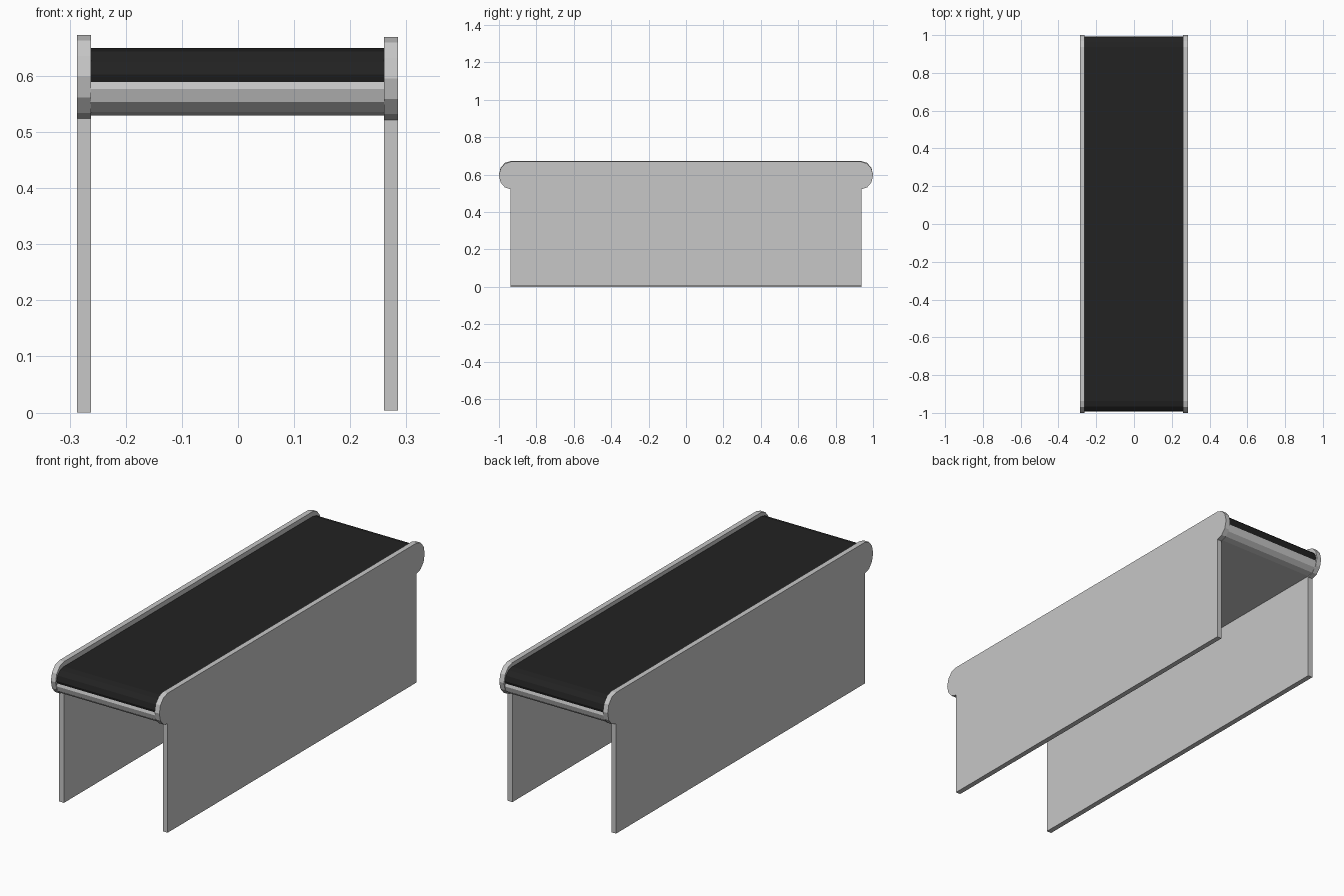
import bpy, bmesh, math

if "Cube" in bpy.data.objects:
    bpy.data.objects.remove(bpy.data.objects["Cube"])


def material(name, rgb):
    m = bpy.data.materials.new(name)
    m.diffuse_color = (*rgb, 1.0)
    m.use_nodes = True
    m.node_tree.nodes["Principled BSDF"].inputs["Base Color"].default_value = m.diffuse_color
    return m


GREY = material("grey metal", (0.57, 0.57, 0.57))
BLACK = material("black rubber", (0.016, 0.016, 0.016))


def arc(side, yc, zc, ry, rz, start, end, steps=6):
    """Half-ellipse points at one end of the conveyor (side = +1 or -1)."""
    pts = []
    for i in range(steps + 1):
        a = math.radians(start + (end - start) * i / steps)
        pts.append((side * (yc + ry * math.cos(a)), zc + rz * math.sin(a)))
    return pts


def extrude_x(name, profile, x0, x1, mat):
    """Extrude a closed (y, z) profile from x0 to x1."""
    bm = bmesh.new()
    face = bm.faces.new([bm.verts.new((x0, y, z)) for y, z in profile])
    ret = bmesh.ops.extrude_face_region(bm, geom=[face])
    moved = [g for g in ret["geom"] if isinstance(g, bmesh.types.BMVert)]
    bmesh.ops.translate(bm, verts=moved, vec=(x1 - x0, 0, 0))
    bmesh.ops.recalc_face_normals(bm, faces=bm.faces)
    me = bpy.data.meshes.new(name)
    bm.to_mesh(me)
    bm.free()
    me.materials.append(mat)
    ob = bpy.data.objects.new(name, me)
    bpy.context.collection.objects.link(ob)
    return ob


YC = 0.937  # where the straight run ends and the rounded nose begins


def panel_profile(z0, z1):
    """Side wall standing from z0, with rounded noses at the top of both ends."""
    rz = 0.0745 * (z1 - z0) / 0.673
    zc = z1 - rz
    right = arc(1, YC, zc, 1 - YC, rz, -90, 90)
    left = arc(-1, YC, zc, 1 - YC, rz, 90, -90)
    return [(-YC, z0), (YC, z0)] + right + left


def stadium(zc, ry, rz):
    return arc(1, YC, zc, ry, rz, -90, 90) + arc(-1, YC, zc, ry, rz, 90, -90)


# Side walls (the right one is very slightly smaller)
extrude_x("left_side_panel", panel_profile(0.0, 0.673), -0.287, -0.262, GREY)
extrude_x("right_side_panel", panel_profile(0.004, 0.669), 0.26, 0.285, GREY)

# Grey bed underneath, black belt overlapping it from above
extrude_x("conveyor_bed", stadium(0.577, 0.056, 0.048), -0.264, 0.262, GREY)
extrude_x("conveyor_belt", stadium(0.602, 0.056, 0.048), -0.263, 0.261, BLACK)
